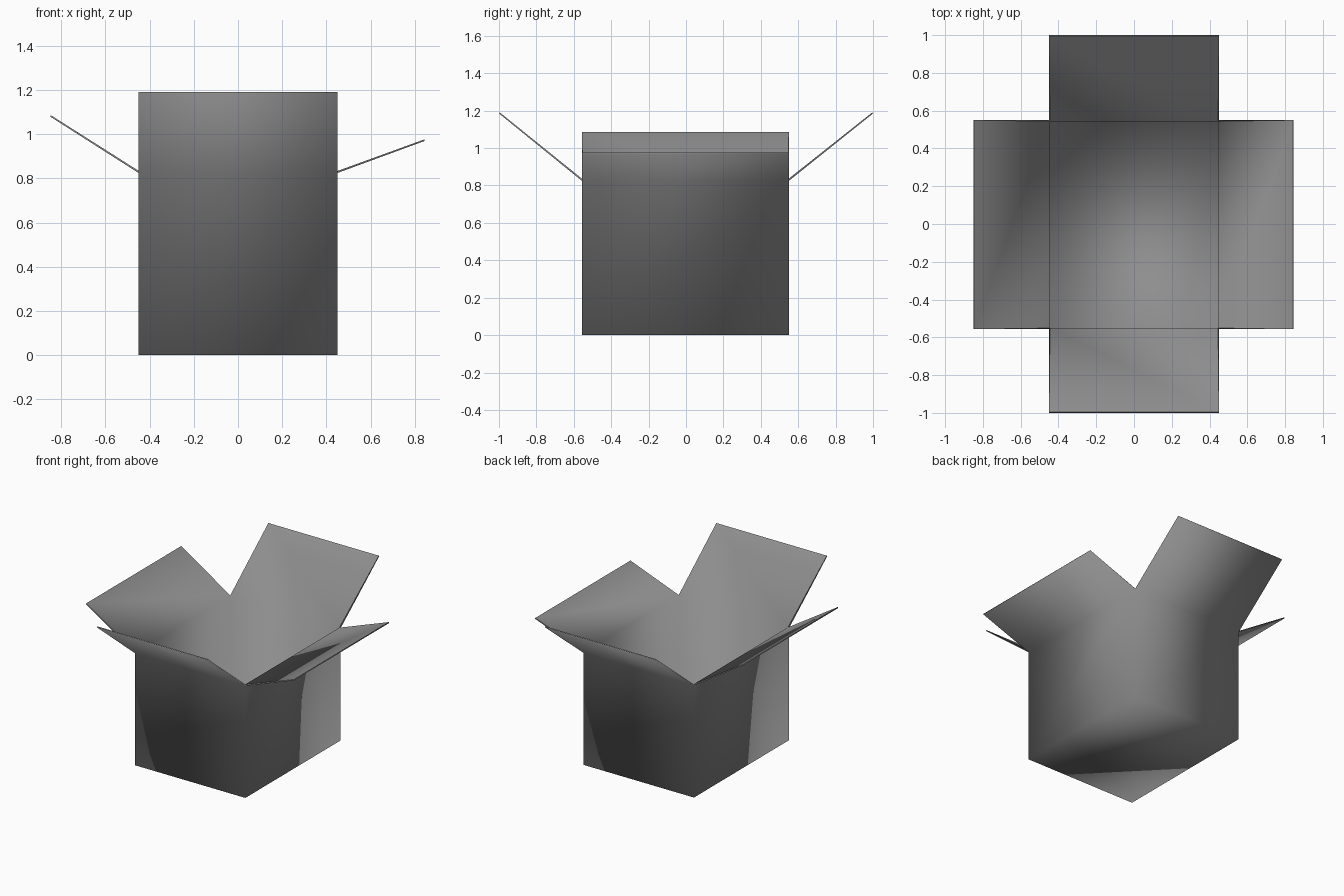
import bpy
import bmesh

cube = bpy.data.objects.get("Cube")
if cube:
    bpy.data.objects.remove(cube, do_unlink=True)

HALF_X, FRONT, BACK, RIM = 0.45, -0.557, 0.55, 0.825
WALL = 0.007

# Cardboard colour
card = bpy.data.materials.new("grey cardboard")
grey = (0.27, 0.27, 0.27, 1.0)
card.diffuse_color = grey
card.use_nodes = True
shader = next(n for n in card.node_tree.nodes if n.type == "BSDF_PRINCIPLED")
shader.inputs["Base Color"].default_value = grey
shader.inputs["Roughness"].default_value = 0.8

# Base and four walls: a rectangle raised to the rim
bm = bmesh.new()
corners = [(-HALF_X, FRONT), (HALF_X, FRONT), (HALF_X, BACK), (-HALF_X, BACK)]
low = [bm.verts.new((x, y, 0)) for x, y in corners]
high = [bm.verts.new((x, y, RIM)) for x, y in corners]
bm.faces.new(low[::-1])

# Each flap swings out from the top of its wall by (dx, dy, dz)
swings = [
    (0, -1 - FRONT, 0.36),     # front
    (0.395, 0, 0.145),         # left
    (0, 1 - BACK, 0.36),       # back
    (-0.4, 0, 0.255),          # right
]
for i, (dx, dy, dz) in enumerate(swings):
    j = (i + 1) % 4
    bm.faces.new((low[i], low[j], high[j], high[i]))
    tips = [bm.verts.new((v.co.x + dx, v.co.y + dy, v.co.z + dz))
            for v in (high[j], high[i])]
    bm.faces.new((high[i], high[j], *tips))

mesh = bpy.data.meshes.new("open_box")
bm.to_mesh(mesh)
shell = len(bm.faces)
bm.free()
box = bpy.data.objects.new("open_box", mesh)
bpy.context.collection.objects.link(box)
mesh.materials.append(card)

# Give the card its thickness on the inside
solid = box.modifiers.new("card thickness", "SOLIDIFY")
solid.thickness = WALL
solid.offset = -1
solid.use_even_offset = True
bpy.ops.object.select_all(action="DESELECT")
box.select_set(True)
bpy.context.view_layer.objects.active = box
bpy.ops.object.modifier_apply(modifier=solid.name)

# Smooth outside, with a crisp line where the inside meets the cut edge
bpy.ops.object.shade_smooth()
mesh = box.data
inner = {k for p in mesh.polygons[shell:2 * shell] for k in p.edge_keys}
cut = {k for p in mesh.polygons[2 * shell:] for k in p.edge_keys}
for edge in mesh.edges:
    edge.use_edge_sharp = edge.key in inner & cut
